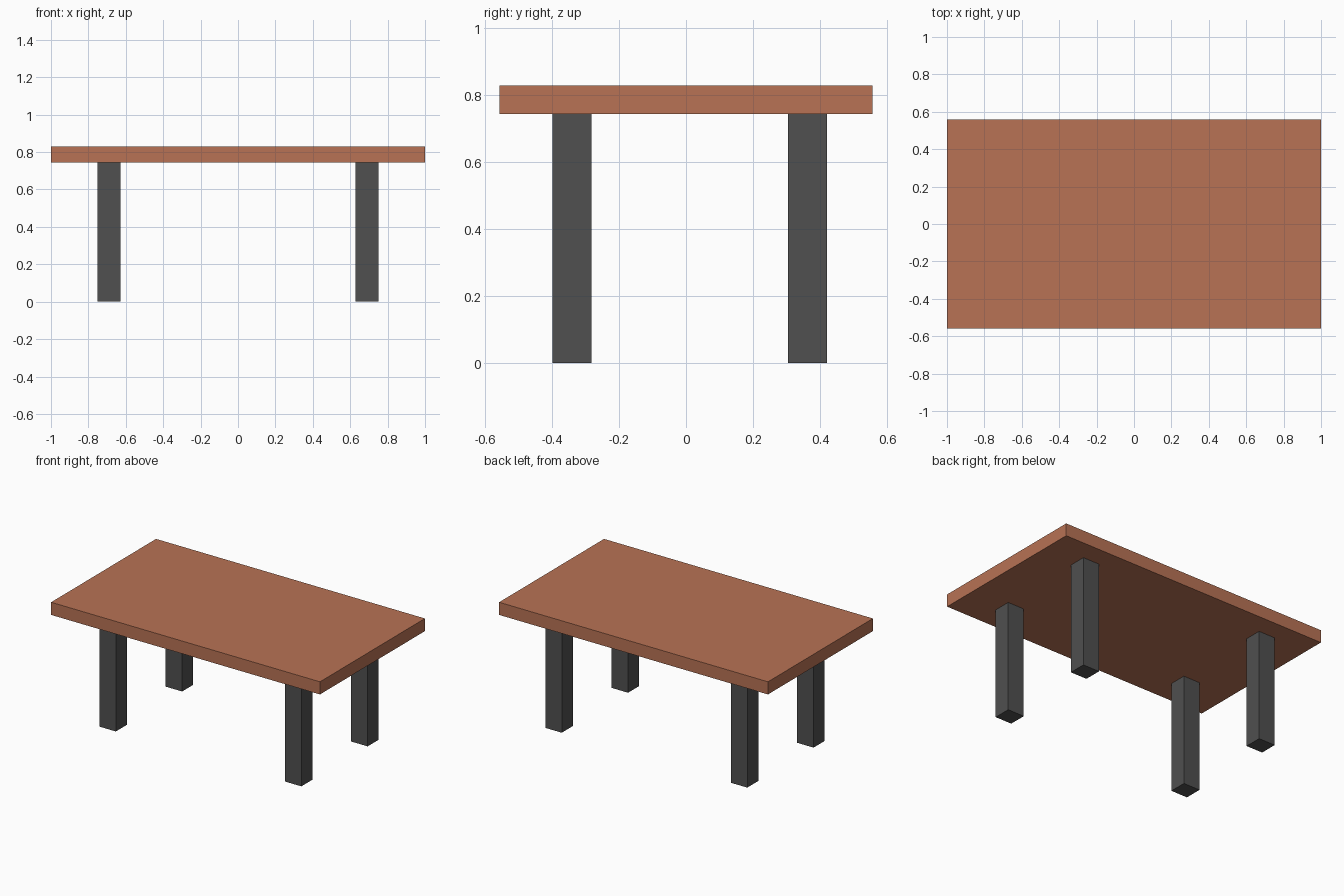
import bpy

if "Cube" in bpy.data.objects:
    bpy.data.objects.remove(bpy.data.objects["Cube"])


def material(name, color):
    mat = bpy.data.materials.new(name)
    mat.diffuse_color = color
    mat.use_nodes = True
    mat.node_tree.nodes["Principled BSDF"].inputs["Base Color"].default_value = mat.diffuse_color
    return mat


def box(name, center, size, mat):
    bpy.ops.mesh.primitive_cube_add(size=1, location=center)
    obj = bpy.context.object
    obj.name = name
    obj.scale = size
    bpy.ops.object.transform_apply(location=False, rotation=False, scale=True)
    obj.data.materials.append(mat)
    return obj


wood = material("warm_wood", (0.48, 0.17, 0.09, 1))
dark = material("dark_metal", (0.08, 0.08, 0.08, 1))

TOP_Z, UNDERSIDE = 0.83, 0.745

# Table top slab
box("table_top", (0, 0, (TOP_Z + UNDERSIDE) / 2),
    (2.0, 1.115, TOP_Z - UNDERSIDE), wood)

# Four square legs; the leg pairs sit slightly towards the back
for row, y in (("front", -0.341), ("back", 0.363)):
    for side, x in (("left", -0.69), ("right", 0.69)):
        box(f"{row}_{side}_leg", (x, y, UNDERSIDE / 2),
            (0.122, 0.117, UNDERSIDE), dark)
